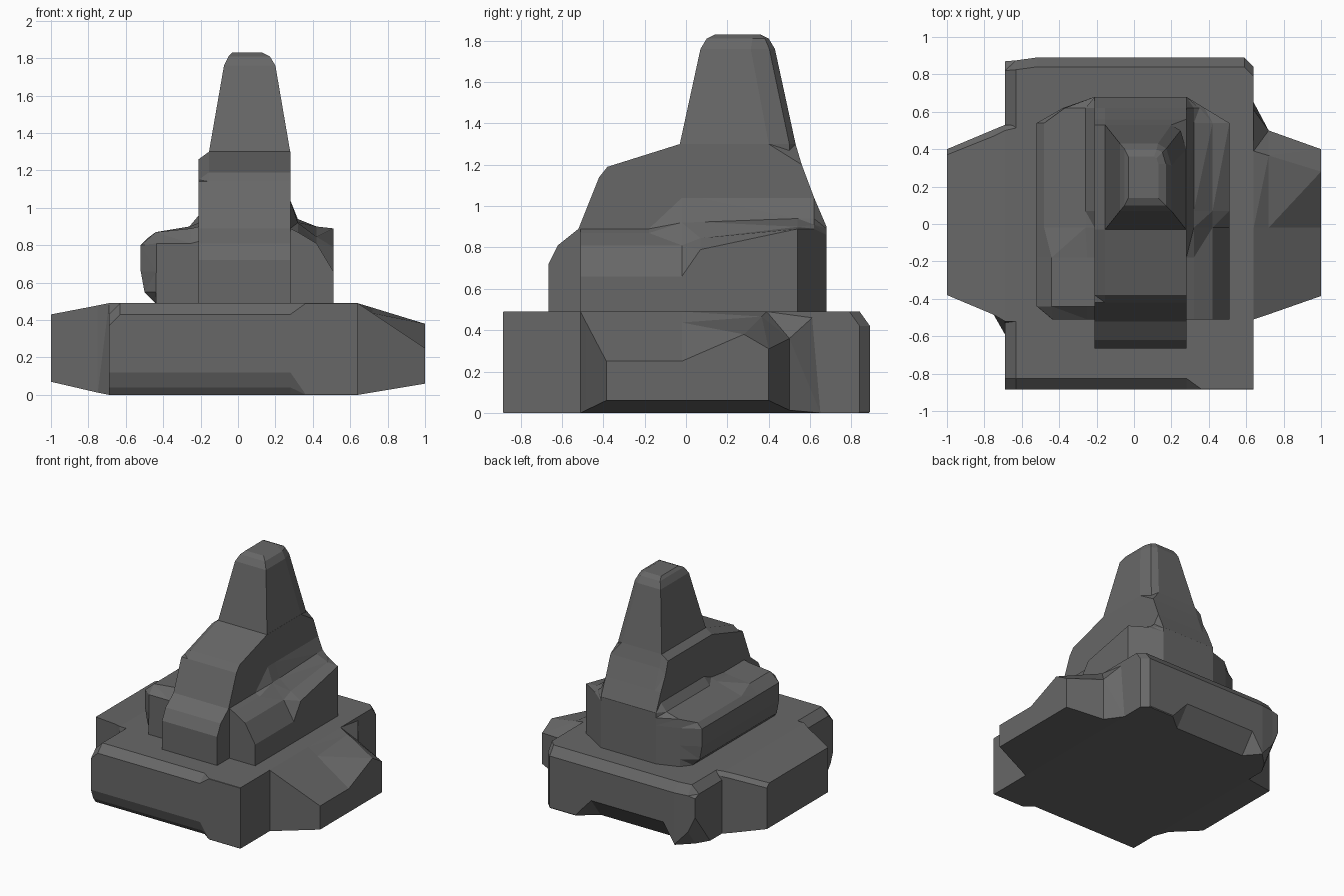
import bpy, bmesh

if "Cube" in bpy.data.objects:
    bpy.data.objects.remove(bpy.data.objects["Cube"])


def place(axis, t, pts):
    """Put a 2D cross-section at position t along an axis."""
    if axis == 'x':
        return [(t, a, b) for a, b in pts]
    if axis == 'y':
        return [(a, t, b) for a, b in pts]
    return [(a, b, t) for a, b in pts]


stone = bpy.data.materials.new("dark_stone")
stone.diffuse_color = (.137, .137, .137, 1)
stone.use_nodes = True
stone.node_tree.nodes["Principled BSDF"].inputs["Base Color"].default_value = stone.diffuse_color


def loft(name, axis, sections):
    """Closed faceted solid through a series of matching cross-sections."""
    bm = bmesh.new()
    rings = [[bm.verts.new(p) for p in place(axis, t, pts)] for t, pts in sections]
    n = len(rings[0])
    for r, s in zip(rings, rings[1:]):
        for i in range(n):
            j = (i + 1) % n
            bm.faces.new((r[i], r[j], s[j], s[i]))
    bm.faces.new(rings[0][::-1])
    bm.faces.new(rings[-1])
    bmesh.ops.remove_doubles(bm, verts=bm.verts, dist=0.0005)
    bmesh.ops.triangulate(bm, faces=bm.faces)
    bmesh.ops.recalc_face_normals(bm, faces=bm.faces)
    me = bpy.data.meshes.new(name)
    bm.to_mesh(me)
    bm.free()
    me.materials.append(stone)
    ob = bpy.data.objects.new(name, me)
    bpy.context.collection.objects.link(ob)
    return ob


# Base slab: chamfered front edge and a back notch, both fading out to the right
def slab(f, n, top, yb):
    return [(-.885 + .06 * f, 0), (-.885 + .03 * f, .04 * f), (-.885, .12 * f),
            (-.885, top - .06 * f), (-.885 + .06 * f, top),
            (yb - .05, top), (yb, min(top - .02, .42)), (yb, .16 * n), (yb - .12 * n, 0)]


base = loft("stepped_rock", 'x', [
    (-.69, slab(1, 1.6, .43, .87)), (-.63, slab(1, .8, .49, .875)),
    (-.52, slab(1, .04, .49, .89)), (-.42, slab(1, 1, .49, .89)),
    (.22, slab(1, 1, .49, .89)), (.28, slab(1, .6, .49, .89)),
    (.36, slab(.04, .04, .49, .89)), (.59, slab(.04, .04, .49, .89)),
    (.64, slab(.04, .04, .49, .84))])

# Tapered side wings
left_wing = loft("left_wing", 'x', [
    (-1, [(-.38, .07), (-.38, .43), (.37, .43), (.40, .40), (.40, .07)]),
    (-.75, [(-.485, .012), (-.485, .478), (.47, .478), (.505, .45), (.505, .012)]),
    (-.69, [(-.59, 0), (-.52, .49), (.50, .49), (.53, .46), (.53, 0)]),
    (-.60, [(-.59, 0), (-.52, .49), (.52, .49), (.53, .46), (.53, 0)])])
right_wing = loft("right_wing", 'x', [
    (.54, [(-.51, 0), (-.51, .49), (-.02, .49), (.39, .49), (.60, .49), (.66, 0)]),
    (.64, [(-.51, 0), (-.51, .49), (-.02, .49), (.39, .49), (.61, .46), (.65, 0)]),
    (.72, [(-.483, .013), (-.483, .437), (-.02, .437), (.366, .466), (.50, .36), (.50, .013)]),
    (1, [(-.385, .06), (-.385, .25), (-.02, .25), (.28, .38), (.40, .31), (.40, .06)])])


# Middle tier: bulging shoulders, higher and wider toward the back
left = [(-.44, .45), (-.44, .49), (-.50, .55), (-.52, .66), (-.52, .80), (-.44, .87)]


def right(a, b, c, d):
    return [(.28, a), (.32, b), (.42, c), (.51, d), (.51, .45)]


low = right(.89, .87, .81, .66)
front = [(max(x, -.44 + i * .001), min(z, .81)) for i, (x, z) in enumerate(left)]
back_left = left[:5] + [(-.48, .84), (-.26, .90), (-.21, .96)]
cut_left = [(max(x, -.38), z) for x, z in back_left[:5]] + [(-.37, .87), (-.26, .90), (-.21, .96)]
end = [(-.21, z) for z in (.45, .49, .55, .66, .80, .86, .88, .90)] + \
      [(.28, z) for z in (.90, .89, .88, .86, .45)]
tier = loft("middle_tier", 'y', [
    (-.51, front + [(-.25, .81), (-.21, .82)] + low),
    (-.44, left + [(-.25, .89), (-.21, .90)] + low),
    (-.18, left + [(-.25, .89), (-.21, .90)] + low),
    (-.02, back_left[:7] + [(-.21, .92)] + right(1.04, .92, .81, .66)),
    (.07, back_left + right(1.04, .923, .845, .79)),
    (.54, back_left + right(1.04, .94, .90, .89)),
    (.62, cut_left + [(.28, 1.04), (.32, .94), (.35, .91), (.378, .89), (.378, .45)]),
    (.68, end)])

# Central core: stepped side profile, softened along its upper left edge and back right corner
profile = [(-.665, .45), (-.665, .72), (-.62, .81), (-.52, .89), (-.42, 1.14), (-.38, 1.19),
           (-.03, 1.30), (.53, 1.30), (.56, 1.2), (.62, 1.04), (.679, .90), (.679, .45)]
soft = [(y, z - (.04 if z > 1.18 else 0)) for y, z in profile]
cut = profile[:7] + [(.40, 1.30)] + profile[8:]
core = loft("core", 'x', [(-.21, soft), (-.155, profile), (.20, profile), (.28, cut)])


# Peak: tapering block with a cut back right corner and a beveled top
def peak_ring(x0, x1, y0, y1, k=1):
    return [(x0, y0), (x1, y0), (x1, y1 - .13 * k), (x1 - .03 * k, y1 - .03 * k),
            (x1 - .08 * k, y1), (x0, y1)]


peak = loft("peak", 'z', [
    (1.24, peak_ring(-.155, .279, -.03, .53)), (1.30, peak_ring(-.155, .279, -.03, .53)),
    (1.76, peak_ring(-.075, .20, .07, .43, .9)), (1.81, peak_ring(-.05, .17, .10, .40, .6)),
    (1.83, peak_ring(-.03, .13, .14, .36, .3))])

# Fuse everything into one solid rock
for part in (left_wing, right_wing, tier, core, peak):
    mod = base.modifiers.new("fuse", 'BOOLEAN')
    mod.operation, mod.solver, mod.object = 'UNION', 'EXACT', part
    bpy.context.view_layer.objects.active = base
    bpy.ops.object.modifier_apply(modifier=mod.name)
    bpy.data.objects.remove(part)
